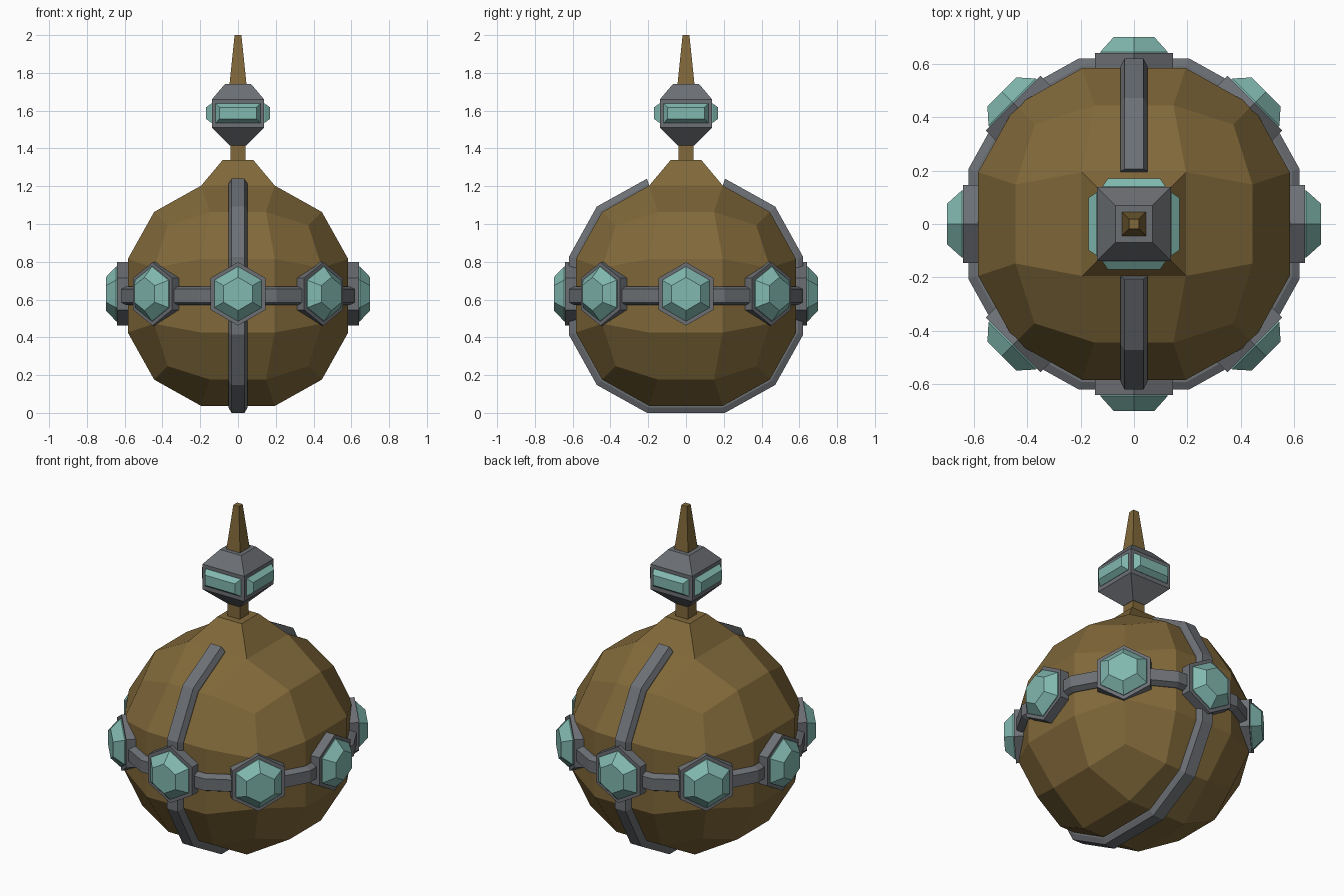
import bpy, bmesh, math
from mathutils import Matrix, Vector

if "Cube" in bpy.data.objects:
    bpy.data.objects.remove(bpy.data.objects["Cube"])

CZ = 0.62      # centre height of the round body
R = 0.645      # radius of the cube-sphere


def material(name, rgb):
    m = bpy.data.materials.new(name)
    m.diffuse_color = (*rgb, 1)
    m.use_nodes = True
    m.node_tree.nodes["Principled BSDF"].inputs["Base Color"].default_value = m.diffuse_color
    return m


GOLD = material("old_gold", (0.22, 0.14, 0.042))
STEEL = material("steel", (0.15, 0.16, 0.175))
TEAL = material("teal_gem", (0.22, 0.48, 0.43))


def finish(name, bm, mat, matrix=None):
    bmesh.ops.recalc_face_normals(bm, faces=bm.faces)
    me = bpy.data.meshes.new(name)
    bm.to_mesh(me)
    bm.free()
    me.materials.append(mat)
    ob = bpy.data.objects.new(name, me)
    if matrix is not None:
        ob.matrix_world = matrix
    bpy.context.collection.objects.link(ob)
    return ob


def bridge(bm, loops, closed=False):
    """Skin a list of equal-sized point loops, capping the ends when open."""
    rows = [[bm.verts.new(p) for p in lp] for lp in loops]
    n = len(rows[0])
    for i in range(len(rows) if closed else len(rows) - 1):
        a, b = rows[i], rows[(i + 1) % len(rows)]
        for j in range(n):
            k = (j + 1) % n
            bm.faces.new((a[j], a[k], b[k], b[j]))
    if not closed:
        bm.faces.new(rows[0])
        bm.faces.new(rows[-1])


def rect(a, b, z):
    return [(-a, -b, z), (a, -b, z), (a, b, z), (-a, b, z)]


def hexagon(r, z):
    return [(r * math.sin(i * math.pi / 3), r * math.cos(i * math.pi / 3), z) for i in range(6)]


def stack(name, loops, mat, matrix=None):
    bm = bmesh.new()
    bridge(bm, loops)
    return finish(name, bm, mat, matrix)


def outward(angle, z):
    """Local z points outwards from the axis, local y points up."""
    return Matrix.Translation((0, 0, z)) @ Matrix.Rotation(angle, 4, 'Z') @ Matrix.Rotation(math.pi / 2, 4, 'X')


# Body: cube-sphere with its top face drawn up into a tapered neck
bm = bmesh.new()
bmesh.ops.create_cube(bm, size=2)
bmesh.ops.subdivide_edges(bm, edges=bm.edges[:], cuts=2, use_grid_fill=True)
for v in bm.verts:
    v.co = v.co.normalized() * R + Vector((0, 0, CZ))
bm.faces.ensure_lookup_table()
top = max(bm.faces, key=lambda f: f.calc_center_median().z)
for half, z in ((0.08, 1.34), (0.04, 1.34), (0.04, 1.45)):
    top = bmesh.ops.extrude_discrete_faces(bm, faces=[top])["faces"][0]
    for v in top.verts:
        v.co = (math.copysign(half, v.co.x), math.copysign(half, v.co.y), z)
finish("body", bm, GOLD)

# Bands: chamfered strip swept along the body's twelve-sided outline
A, B, C = 0.194, 0.583, 0.444
OUTLINE = [(A, B), (C, C), (B, A), (B, -A), (C, -C), (A, -B),
           (-A, -B), (-C, -C), (-B, -A), (-B, A), (-C, C), (-A, B)]
SECTION = [(0.96, -0.05), (1.015, -0.05), (1.0634, -0.035),
           (1.0634, 0.035), (1.015, 0.05), (0.96, 0.05)]

bm = bmesh.new()
bridge(bm, [[(w, u * s, v * s + CZ) for s, w in SECTION] for u, v in OUTLINE])
finish("vertical_band", bm, STEEL)

bm = bmesh.new()
bridge(bm, [[(u * s, v * s, w + CZ) for s, w in SECTION] for u, v in OUTLINE], closed=True)
finish("girdle_band", bm, STEEL)

# Eight hexagonal settings with faceted gems
for i in range(8):
    m = outward(i * math.pi / 4, 0.63)
    stack(f"gem_setting_{i + 1}", [hexagon(0.168, 0.54), hexagon(0.168, 0.64)], STEEL, m)
    stack(f"gem_{i + 1}", [hexagon(0.145, 0.62), hexagon(0.145, 0.645), hexagon(0.088, 0.70)], TEAL, m)

# Knob on the stem, with a long gem on each side
stack("knob", [rect(s, s, z) for s, z in ((0.042, 1.415), (0.138, 1.51), (0.138, 1.66), (0.07, 1.74))], STEEL)
for i in range(4):
    stack(f"knob_gem_{i + 1}", [rect(0.118, 0.052, 0.12), rect(0.118, 0.052, 0.14), rect(0.098, 0.03, 0.17)],
          TEAL, outward(i * math.pi / 2, 1.587))

# Spire
stack("spire", [rect(s, s, z) for s, z in ((0.045, 1.72), (0.045, 1.74), (0.018, 2.0))], GOLD)
